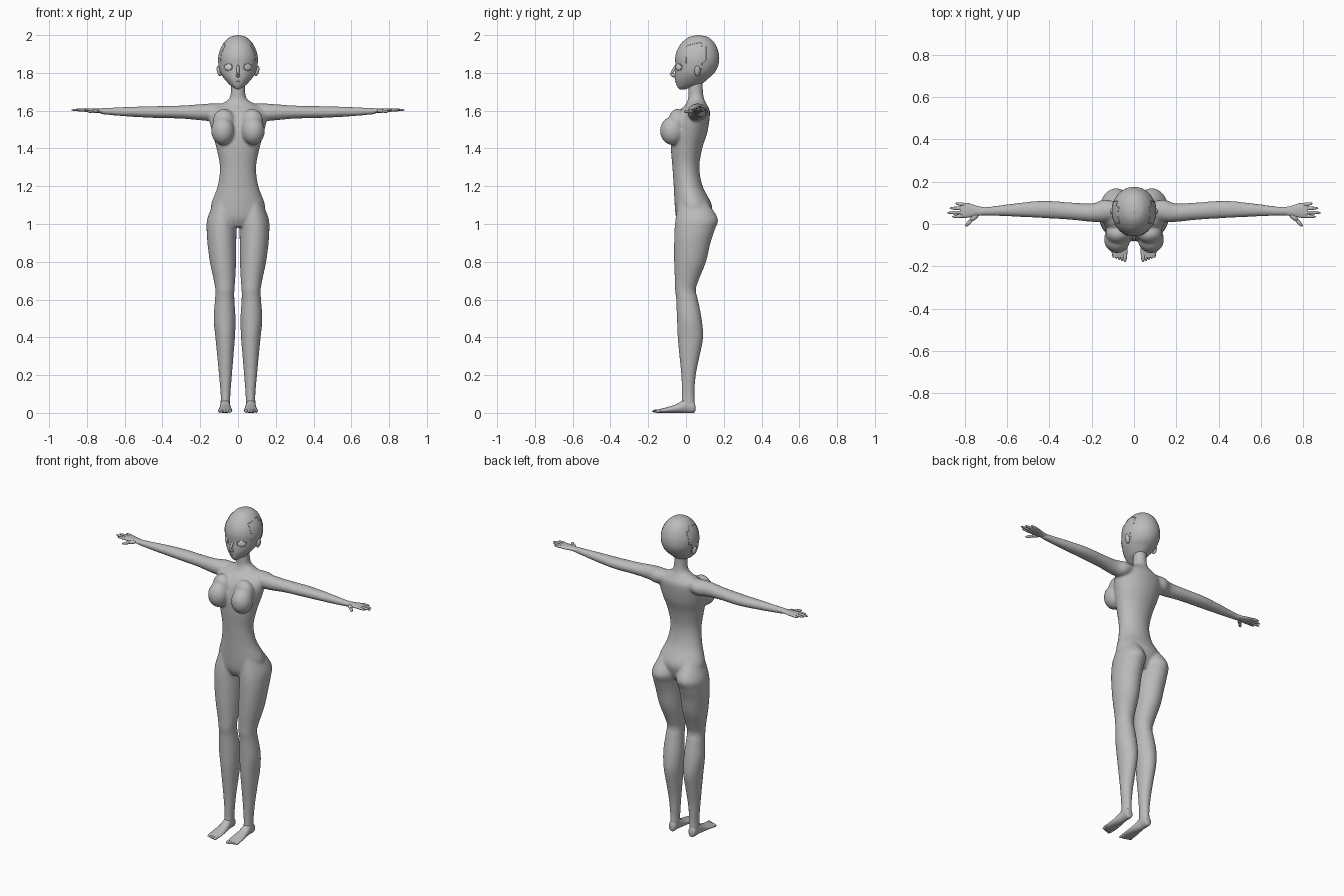
import bpy, bmesh, math
from mathutils import Vector, Matrix
from mathutils.bvhtree import BVHTree

if "Cube" in bpy.data.objects:
    bpy.data.objects.remove(bpy.data.objects["Cube"])


def material(name, v):
    m = bpy.data.materials.new(name)
    m.diffuse_color = (v, v, v, 1)
    m.use_nodes = True
    m.node_tree.nodes["Principled BSDF"].inputs["Base Color"].default_value = m.diffuse_color
    return m


SKIN = material("matte grey", 0.5)
EYE = material("pale grey", 0.7)


def spline(rows, steps):
    """Catmull-Rom resampling of section rows."""
    out = []
    for i in range(len(rows) - 1):
        p = [rows[max(i - 1, 0)], rows[i], rows[i + 1], rows[min(i + 2, len(rows) - 1)]]
        for k in range(steps):
            t = k / steps
            out.append([0.5 * (2 * b + (c - a) * t + (2 * a - 5 * b + 4 * c - d) * t * t
                               + (3 * b - a - 3 * c + d) * t ** 3) for a, b, c, d in zip(*p)])
    return out + [list(rows[-1])]


def loft(bm, axis, rows, side=1, segs=32, steps=5):
    """Rounded tube; each row is position, then min/max on the two other axes."""
    rings = []
    for t, a0, a1, b0, b1 in spline(rows, steps):
        ring = []
        for k in range(segs):
            w = 2 * math.pi * k / segs
            a = (a0 + a1) / 2 + (a1 - a0) / 2 * math.cos(w)
            b = (b0 + b1) / 2 + (b1 - b0) / 2 * math.sin(w)
            x, y, z = {"x": (t, a, b), "y": (a, t, b), "z": (a, b, t)}[axis]
            ring.append(bm.verts.new((x * side, y, z)))
        rings.append(ring)
    for r, s in zip(rings, rings[1:]):
        for k in range(segs):
            n = (k + 1) % segs
            bm.faces.new((r[k], r[n], s[n], s[k]))
    bm.faces.new(rings[0])
    bm.faces.new(rings[-1])


def ball(bm, center, radii, rot=None, segs=24):
    m = Matrix.Translation(center) @ (rot or Matrix()) @ Matrix.Diagonal((*radii, 1))
    bmesh.ops.create_uvsphere(bm, u_segments=segs, v_segments=segs // 2, radius=1, matrix=m)


def digit(bm, p, q, r, flat=1.0):
    """Stretched ball from p to q."""
    p, q = Vector(p), Vector(q)
    d = q - p
    rot = d.to_track_quat("X", "Z").to_matrix().to_4x4()
    ball(bm, (p + q) / 2, (d.length / 2, r, r * flat), rot, 12)


def finish(bm, name, mat=SKIN):
    bmesh.ops.recalc_face_normals(bm, faces=bm.faces[:])
    for f in bm.faces:
        f.smooth = True
    me = bpy.data.meshes.new(name)
    bm.to_mesh(me)
    bm.free()
    me.materials.append(mat)
    ob = bpy.data.objects.new(name, me)
    bpy.context.collection.objects.link(ob)
    return ob


# Body: torso, chest, arms and legs fused into one smooth skin
bm = bmesh.new()
torso = [(.985, .06, -.03, .10), (1.03, .13, -.052, .125), (1.1, .143, -.06, .137),
         (1.2, .108, -.065, .088), (1.3, .096, -.072, .071), (1.4, .114, -.08, .086),
         (1.48, .136, -.08, .112), (1.55, .152, -.065, .124), (1.6, .148, -.035, .126),
         (1.63, .10, -.005, .112), (1.66, .05, .010, .097), (1.70, .038, .012, .09),
         (1.76, .038, .012, .09)]
loft(bm, "z", [(z, -w, w, f, b) for z, w, f, b in torso])
arm = [(.06, .03, .10, 1.57, 1.637), (.14, .01, .115, 1.547, 1.638), (.2, .01, .097, 1.549, 1.634),
       (.3, .02, .102, 1.558, 1.627), (.43, .028, .11, 1.561, 1.624), (.55, .034, .099, 1.567, 1.621),
       (.65, .038, .086, 1.574, 1.617), (.73, .040, .078, 1.582, 1.614)]
leg = [(1.12, .03, .125, -.04, .11), (1.03, .005, .162, -.055, .168), (.97, .008, .166, -.061, .153),
       (.9, .009, .162, -.063, .130), (.8, .010, .149, -.063, .106), (.7, .015, .128, -.059, .066),
       (.65, .019, .12, -.058, .052), (.6, .019, .122, -.052, .063), (.5, .013, .129, -.048, .083),
       (.4, .016, .12, -.044, .091), (.3, .024, .11, -.035, .072), (.2, .032, .101, -.025, .052),
       (.1, .040, .092, -.022, .045), (.05, .041, .092, -.024, .047), (.015, .044, .089, -.02, .045)]
for s in (-1, 1):
    loft(bm, "x", arm, s)
    loft(bm, "z", leg, s)
    ball(bm, (s * .08, -.072, 1.493), (.062, .066, .075))
    ball(bm, (s * .075, -.045, 1.54), (.06, .05, .07))
body = finish(bm, "body")
rm = body.modifiers.new("fuse", "REMESH")
rm.mode = "VOXEL"
rm.voxel_size = 0.007
rm.use_smooth_shade = True
sm = body.modifiers.new("soften", "SMOOTH")
sm.factor = 0.5
sm.iterations = 7

# Hands and feet
hand = [(.70, .042, .078, 1.583, 1.613), (.74, .038, .085, 1.588, 1.612), (.78, .031, .098, 1.591, 1.612),
        (.81, .028, .100, 1.594, 1.611), (.822, .034, .094, 1.598, 1.608)]
foot = [(.049, .056, .08, .01, .04), (.04, .046, .09, 0, .062), (0, .043, .093, 0, .075),
        (-.05, .036, .098, 0, .047), (-.1, .031, .104, 0, .03), (-.14, .031, .105, 0, .02),
        (-.158, .038, .098, .002, .016)]
fingers = [(.097, .845), (.075, .872), (.053, .884), (.034, .86)]
for s, side in ((-1, "right"), (1, "left")):
    bm = bmesh.new()
    loft(bm, "x", hand, s, 20)
    for y, tip in fingers:
        digit(bm, (s * .785, .064 + (y - .064) * .8, 1.603), (s * tip, y, 1.604), .0085, .85)
    digit(bm, (s * .735, .05, 1.6), (s * .775, .015, 1.597), .013, .8)
    digit(bm, (s * .76, .028, 1.597), (s * .797, -.012, 1.595), .009, .85)
    finish(bm, side + "_hand")
    bm = bmesh.new()
    loft(bm, "y", foot, s, 24)
    for i in range(5):  # toes, large to small going outward
        x, r = .043 + i * .0135, .010 - i * .0007
        digit(bm, (s * x, -.125, r), (s * x, -.18 + .005 * i, r * .9), r, .9)
    finish(bm, side + "_foot")

# Head
bm = bmesh.new()
head = [(2.0, .002, .063, .067), (1.99, .042, .017, .114), (1.96, .074, -.022, .15),
        (1.92, .096, -.047, .169), (1.88, .105, -.057, .176), (1.84, .103, -.056, .171),
        (1.80, .092, -.058, .15), (1.77, .073, -.058, .118), (1.74, .047, -.052, .08),
        (1.722, .024, -.043, .025), (1.713, .008, -.034, -.005)]
loft(bm, "z", [(z, -w, w, f, b) for z, w, f, b in head], segs=48, steps=6)
bmesh.ops.recalc_face_normals(bm, faces=bm.faces[:])
skull = BVHTree.FromBMesh(bm)
finish(bm, "head")

# Nose
bm = bmesh.new()
digit(bm, (0, -.045, 1.85), (0, -.083, 1.788), .008)
digit(bm, (0, -.045, 1.782), (0, -.082, 1.792), .011)
finish(bm, "nose")


def seam(name, path, direction, closed=False, r=.0018):
    """Thin raised line laid on the head along a flat path."""
    if closed:
        path = path + path[:1]
    d = Vector(direction)
    pts = []
    for p, q in zip(path, path[1:]):
        for k in range(7):
            u = p[0] + (q[0] - p[0]) * k / 6
            z = p[1] + (q[1] - p[1]) * k / 6
            start = Vector((-d.x, u, z)) if d.x else Vector((u, -d.y, z))
            hit = skull.ray_cast(start, d)[0]
            if hit:
                pts.append(hit)
    cu = bpy.data.curves.new(name, "CURVE")
    cu.dimensions = "3D"
    cu.bevel_depth = r
    cu.bevel_resolution = 1
    sp = cu.splines.new("POLY")
    sp.points.add(len(pts) - 1)
    for c, p in zip(sp.points, pts):
        c.co = (*p, 1)
    cu.materials.append(SKIN)
    bpy.context.collection.objects.link(bpy.data.objects.new(name, cu))


# Ears, eyes, eyelids and scalp seams
scalp = [(0, 1.85), (.003, 1.945), (.08, 1.963), (.085, 1.94), (.108, 1.94),
         (.108, 1.865), (.085, 1.85), (.08, 1.80)]
for s, side in ((-1, "right"), (1, "left")):
    bm = bmesh.new()
    ball(bm, (s * .1, .06, 1.81), (.012, .016, .028), Matrix.Rotation(s * .25, 4, "Y"))
    finish(bm, side + "_ear")
    hit, normal, _, _ = skull.ray_cast(Vector((s * .052, -1, 1.831)), Vector((0, 1, 0)))
    bm = bmesh.new()
    ball(bm, hit, (.024, .017, .004), normal.to_track_quat("Z", "Y").to_matrix().to_4x4())
    finish(bm, side + "_eye", EYE)
    lid = [(s * .052 + .023 * math.cos(k * math.pi / 8), 1.831 + .018 * math.sin(k * math.pi / 8))
           for k in range(16)]
    seam(side + "_eyelid", lid, (0, 1, 0), True, .0025)
    seam(side + "_scalp_seam", scalp, (-s, 0, 0))

# Mouth
seam("mouth", [(-.016, 1.756), (0, 1.754), (.016, 1.756)], (0, 1, 0), r=.0025)
